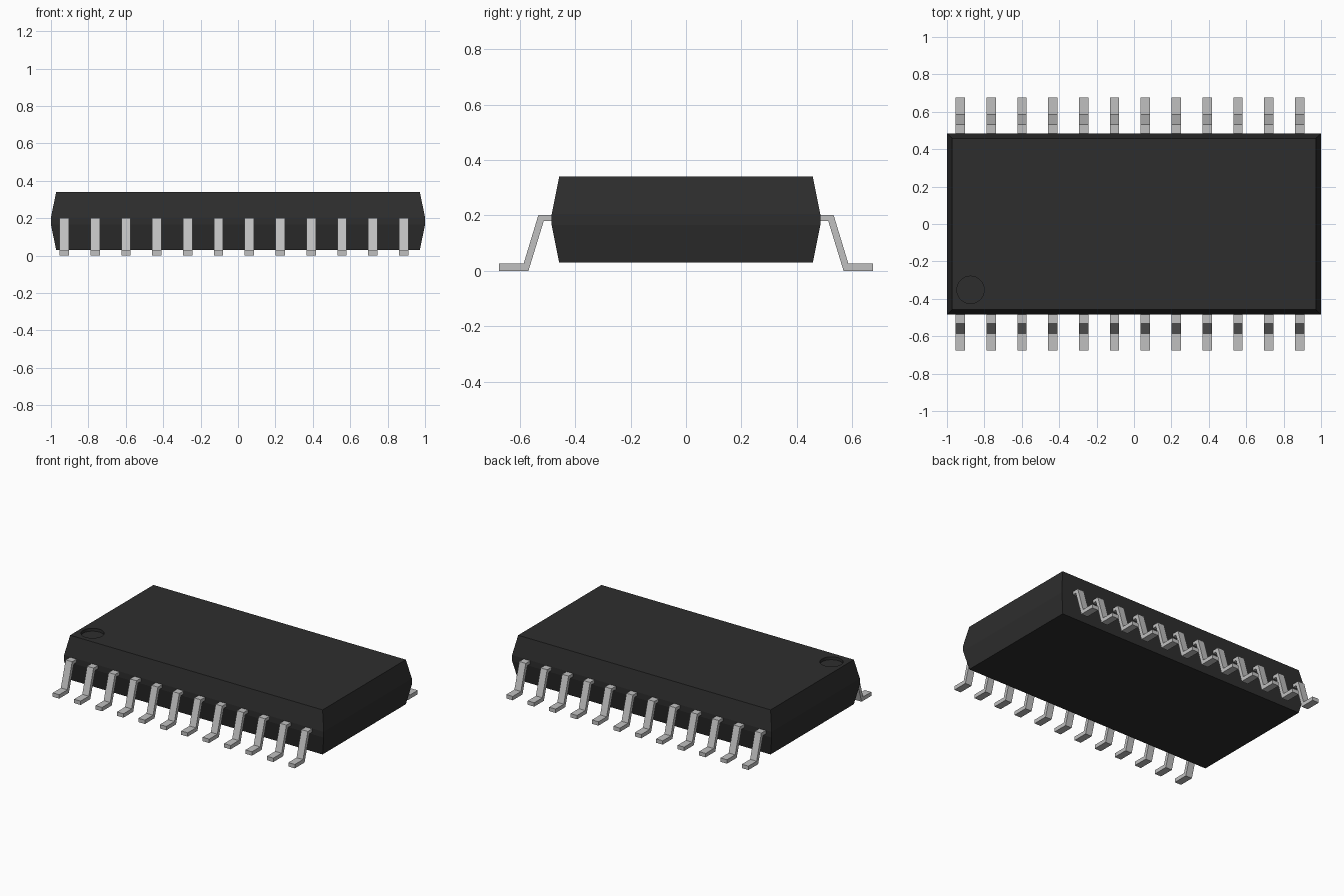
import bpy, bmesh, math

if "Cube" in bpy.data.objects:
    bpy.data.objects.remove(bpy.data.objects["Cube"], do_unlink=True)


def material(name, rgb, rough):
    m = bpy.data.materials.new(name)
    m.use_nodes = True
    m.diffuse_color = (*rgb, 1)
    m.roughness = rough
    bsdf = m.node_tree.nodes["Principled BSDF"]
    bsdf.inputs["Base Color"].default_value = (*rgb, 1)
    bsdf.inputs["Roughness"].default_value = rough
    return m


def loft(name, rings, mat):
    """Closed solid through a list of equal-length point rings."""
    bm = bmesh.new()
    rows = [[bm.verts.new(p) for p in ring] for ring in rings]
    n = len(rows[0])
    for low, high in zip(rows, rows[1:]):
        for i in range(n):
            j = (i + 1) % n
            bm.faces.new((low[i], low[j], high[j], high[i]))
    bm.faces.new(rows[0])
    bm.faces.new(rows[-1])
    bmesh.ops.recalc_face_normals(bm, faces=bm.faces)
    mesh = bpy.data.meshes.new(name)
    bm.to_mesh(mesh)
    bm.free()
    mesh.materials.append(mat)
    obj = bpy.data.objects.new(name, mesh)
    bpy.context.collection.objects.link(obj)
    return obj


black = material("black plastic", (0.027, 0.027, 0.027), 0.6)
metal = material("grey metal", (0.53, 0.53, 0.53), 0.5)

# Package body: tapered above and below a narrow upright band
levels = [(0.03, 0.972, 0.458), (0.165, 1.0, 0.485), (0.205, 1.0, 0.485), (0.34, 0.972, 0.458)]
body = loft("package_body",
            [[(-x, -y, z), (x, -y, z), (x, y, z), (-x, y, z)] for z, x, y in levels], black)

# Round dimple marking the first pin
circle = [(-0.874 + 0.073 * math.cos(a), -0.352 + 0.073 * math.sin(a))
          for a in (math.tau * i / 48 for i in range(48))]
cutter = loft("dimple_cutter", [[(x, y, z) for x, y in circle] for z in (0.32, 0.4)], black)
cutter.hide_render = True
cut = body.modifiers.new("dimple", "BOOLEAN")
cut.operation = "DIFFERENCE"
cut.solver = "EXACT"
cut.object = cutter
bpy.context.view_layer.objects.active = body
bpy.ops.object.modifier_apply(modifier=cut.name)
bpy.data.objects.remove(cutter, do_unlink=True)

# Gull-wing leads: one bent profile, repeated along both long sides
COUNT, FIRST, PITCH, HALF = 12, -0.929, 0.165, 0.025
profile = [(0.47, 0.202), (0.533, 0.202), (0.586, 0.027), (0.676, 0.027),
           (0.676, 0.0), (0.569, 0.0), (0.514, 0.179), (0.47, 0.179)]
for side, sign in (("front", -1), ("back", 1)):
    first = loft(side + "_lead_1",
                 [[(x, sign * y, z) for y, z in profile] for x in (-HALF, HALF)], metal)
    first.location.x = FIRST
    for i in range(1, COUNT):
        lead = bpy.data.objects.new(f"{side}_lead_{i + 1}", first.data)
        lead.location.x = FIRST + PITCH * i
        bpy.context.collection.objects.link(lead)
